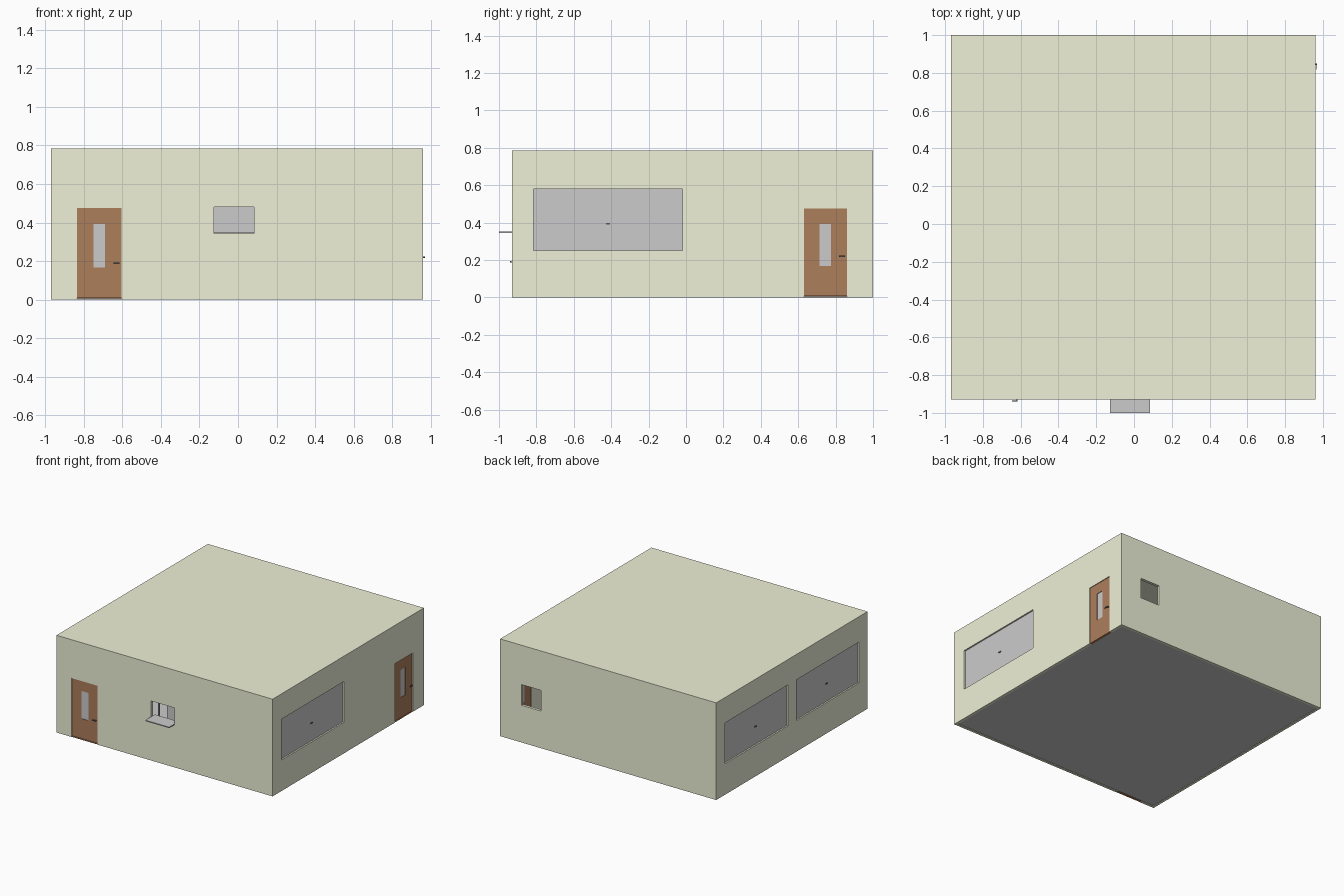
import bpy
from mathutils import Vector

if "Cube" in bpy.data.objects:
    bpy.data.objects.remove(bpy.data.objects["Cube"])

X0, X1, Y0, Y1, H, T = -0.97, 0.96, -0.93, 1.0, 0.785, 0.022


def material(name, rgb):
    m = bpy.data.materials.new(name)
    m.diffuse_color = (*rgb, 1)
    m.use_nodes = True
    m.node_tree.nodes["Principled BSDF"].inputs["Base Color"].default_value = m.diffuse_color
    return m


OLIVE = material("wall_paint", (0.86, 0.88, 0.685))
WOOD = material("door_wood", (0.42, 0.21, 0.105))
DARK = material("dark_metal", (0.12, 0.12, 0.12))


def box(name, lo, hi, mat=None):
    lo, hi = Vector(lo), Vector(hi)
    bpy.ops.mesh.primitive_cube_add(size=1, location=(lo + hi) / 2)
    o = bpy.context.object
    o.name = name
    o.scale = hi - lo
    bpy.ops.object.transform_apply(location=False, rotation=False, scale=True)
    if mat:
        o.data.materials.append(mat)
    return o


def cut(target, lo, hi):
    c = box("cutter", lo, hi)
    c.hide_render = True
    m = target.modifiers.new("cut", 'BOOLEAN')
    m.operation = 'DIFFERENCE'
    m.solver = 'EXACT'
    m.object = c
    bpy.context.view_layer.objects.active = target
    bpy.ops.object.modifier_apply(modifier=m.name)
    bpy.data.objects.remove(c)


def wall_box(side, u0, u1, z0, z1, d0, d1):
    """Box bounds on a wall: u runs along the wall, d is depth inward."""
    if side == "front":
        return (u0, Y0 + d0, z0), (u1, Y0 + d1, z1)
    if side == "back":
        return (u0, Y1 - d1, z0), (u1, Y1 - d0, z1)
    if side == "right":
        return (X1 - d1, u0, z0), (X1 - d0, u1, z1)
    return (X0 + d0, u0, z0), (X0 + d1, u1, z1)


# Hollow building shell with roof, open underneath
shell = box("walls_and_roof", (X0, Y0, 0), (X1, Y1, H), OLIVE)
cut(shell, (X0 + T, Y0 + T, -0.1), (X1 - T, Y1 - T, H - T))

windows = [("right", -0.815, -0.02), ("left", -0.82, -0.025), ("left", 0.085, 0.885)]
doors = [("front", -0.835, -0.605, 0.19), ("right", 0.63, 0.86, 0.22)]
hatches = [("front", -0.125, 0.083, 0.35, 0.48), ("back", 0.595, 0.77, 0.30, 0.467)]
openings = [(s, a, b, 0.25, 0.58) for s, a, b in windows]
openings += [(s, a, b, -0.05, 0.475) for s, a, b, _ in doors] + hatches
for o in openings:
    cut(shell, *wall_box(*o, -0.05, T + 0.02))

# Floor slab
box("floor", (X0 + T - 0.004, Y0 + T - 0.004, 0.003), (X1 - T + 0.004, Y1 - T + 0.004, 0.01))

# Large windows with a small centre latch
for s, a, b in windows:
    box(s + "_window_pane", *wall_box(s, a, b, 0.25, 0.58, 0.012, 0.018))
    c = (a + b) / 2
    box(s + "_window_latch", *wall_box(s, c - 0.011, c + 0.011, 0.391, 0.399, 0.006, 0.022), DARK)

# Doors with a glass light and lever handles
for s, a, b, hz in doors:
    c = (a + b) / 2 - (0.0 if s == "front" else 0.001)
    door = box(s + "_door", *wall_box(s, a, b, 0.008, 0.475, 0.006, 0.018), WOOD)
    cut(door, *wall_box(s, c - 0.031, c + 0.031, 0.168, 0.392, -0.05, 0.05))
    box(s + "_door_glass", *wall_box(s, c - 0.031, c + 0.031, 0.168, 0.392, 0.009, 0.015))
    box(s + "_door_sill", *wall_box(s, a, b, 0, 0.006, 0.002, T), WOOD)
    box(s + "_door_spindle", *wall_box(s, b - 0.018, b - 0.011, hz - 0.003, hz + 0.003, -0.007, 0.03), DARK)
    for d in (-0.01, 0.028):
        box(s + "_door_lever", *wall_box(s, b - 0.042, b - 0.011, hz - 0.004, hz + 0.004, d, d + 0.005), DARK)

# Serving shelf through the front hatch
box("serving_shelf", (-0.127, -1.0, 0.344), (0.085, Y0, 0.352))
box("inner_shelf", (-0.125, Y0, 0.346), (0.083, Y0 + 0.05, 0.352))

# Screen behind the hatch
box("screen", (-0.2, -0.62, 0.01), (0.16, -0.61, 0.5))

# Four dining tables
for tx in (-0.4, 0.38):
    for ty in (-0.23, 0.3):
        box("table_top", (tx - 0.1, ty - 0.1, 0.165), (tx + 0.1, ty + 0.1, 0.175))
        for sx in (-1, 1):
            for sy in (-1, 1):
                cx, cy = tx + sx * 0.085, ty + sy * 0.085
                box("table_leg", (cx - 0.006, cy - 0.006, 0.008), (cx + 0.006, cy + 0.006, 0.165))
